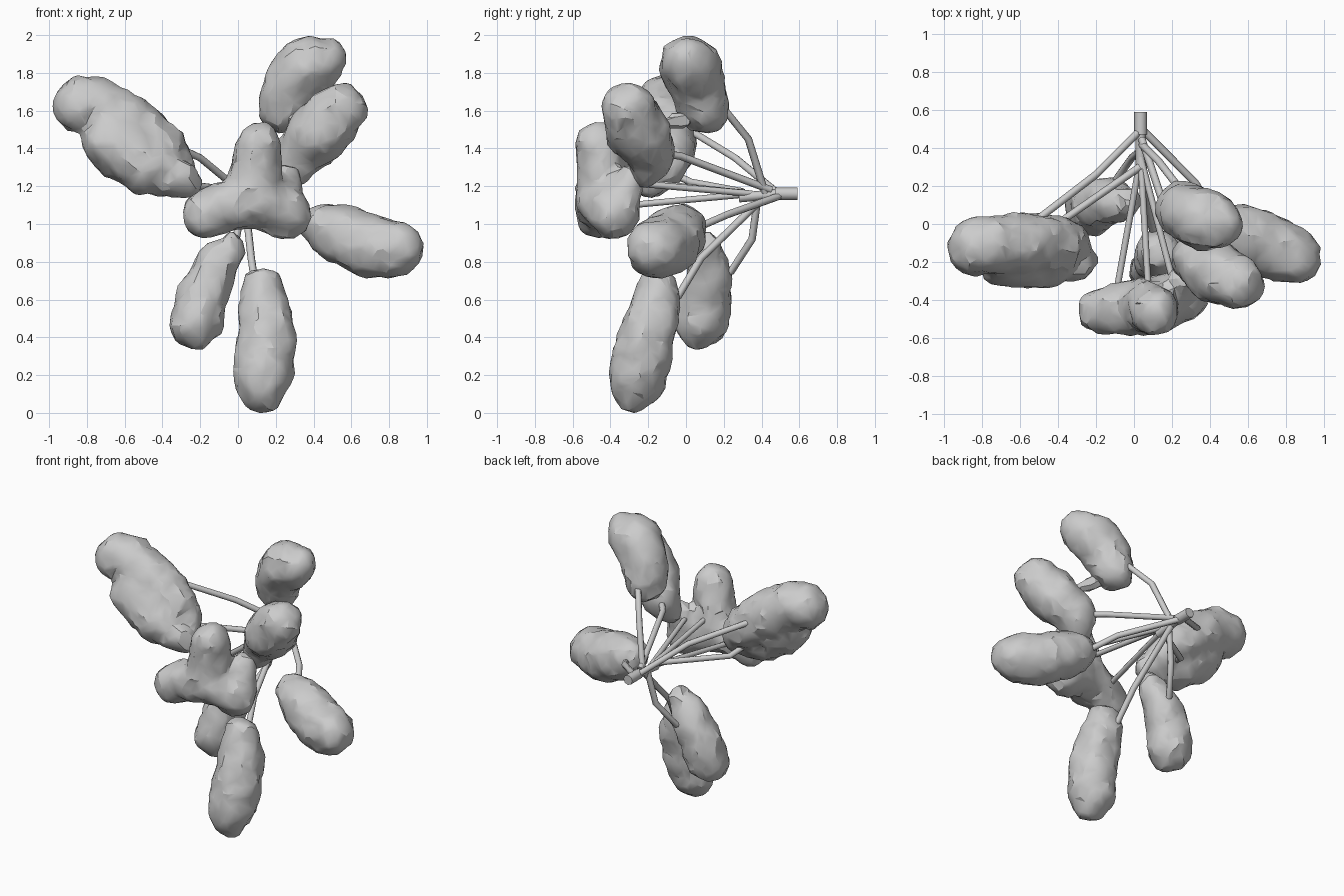
import bpy, bmesh
from mathutils import Vector, Matrix

if "Cube" in bpy.data.objects:
    bpy.data.objects.remove(bpy.data.objects["Cube"])

# Shared noise for the lumpy skin
noise = bpy.data.textures.new("lumps", 'CLOUDS')
noise.noise_scale = 0.1


def pod(name, chains):
    """Lumpy fruit: chains of (x, y, z, radius) swept with spheres and fused."""
    bm = bmesh.new()
    for pts in chains:
        for a, b in zip(pts, pts[1:]):
            a, b = Vector(a), Vector(b)
            for i in range(9):
                p = a.lerp(b, i / 8)
                bmesh.ops.create_icosphere(bm, subdivisions=3, radius=p[3],
                                           matrix=Matrix.Translation(p.xyz))
    me = bpy.data.meshes.new(name)
    bm.to_mesh(me)
    bm.free()
    ob = bpy.data.objects.new(name, me)
    bpy.context.collection.objects.link(ob)
    m = ob.modifiers.new("fuse", 'REMESH')
    m.mode = 'VOXEL'
    m.voxel_size = 0.025
    m = ob.modifiers.new("soften", 'SMOOTH')
    m.iterations = 6
    m = ob.modifiers.new("lumps", 'DISPLACE')
    m.texture = noise
    m.texture_coords = 'GLOBAL'
    m.strength = 0.045
    m.mid_level = 0.41
    m = ob.modifiers.new("facets", 'DECIMATE')
    m.ratio = 0.2
    bpy.context.view_layer.objects.active = ob
    ob.select_set(True)
    for m in list(ob.modifiers):
        bpy.ops.object.modifier_apply(modifier=m.name)
    bpy.ops.object.shade_smooth_by_angle(angle=0.45)
    ob.select_set(False)


def stem(name, pts, r=0.02):
    """Thin branch along a polyline."""
    cu = bpy.data.curves.new(name, 'CURVE')
    cu.dimensions = '3D'
    cu.bevel_depth = r
    cu.bevel_resolution = 2
    cu.use_fill_caps = True
    s = cu.splines.new('POLY')
    s.points.add(len(pts) - 1)
    for p, q in zip(s.points, pts):
        p.co = (*q, 1)
    bpy.context.collection.objects.link(bpy.data.objects.new(name, cu))


# Fruit pods around the cluster
pod("left_double_pod", [
    [(-.83, -.12, 1.63, .15), (-.76, -.11, 1.63, .15), (-.60, -.10, 1.53, .16),
     (-.43, -.10, 1.41, .15), (-.33, -.1, 1.3, .10)],
    [(-.66, -.17, 1.43, .16), (-.48, -.18, 1.31, .155), (-.27, -.2, 1.22, .08)]])
pod("top_pod", [[(.43, .01, 1.855, .14), (.36, .02, 1.835, .155), (.28, .06, 1.73, .15),
                 (.24, .09, 1.61, .13)]])
pod("upper_right_pod", [[(.54, -.31, 1.61, .14), (.43, -.25, 1.48, .165), (.33, -.18, 1.38, .13),
                         (.28, -.22, 1.26, .07)]])
pod("right_pod", [[(.84, -.17, .87, .145), (.72, -.12, .88, .165), (.58, -.06, .93, .16),
                   (.46, -.02, .985, .125)]])
pod("bottom_pod", [[(.125, -.275, .13, .125), (.13, -.26, .18, .15), (.15, -.22, .35, .155),
                    (.145, -.17, .52, .14), (.125, -.15, .67, .105)]])
pod("lower_left_pod", [[(-.225, .08, .48, .14), (-.19, .11, .62, .135), (-.12, .12, .76, .115),
                        (-.04, .11, .88, .075)]])
c = (.07, -.43, 1.14, .15)
pod("front_triple_pod", [
    [c, (.11, -.46, 1.42, .12)],
    [c, (-.18, -.46, 1.05, .12)],
    [c, (.25, -.38, 1.06, .135)],
    [(.25, -.36, 1.08, .11), (.26, -.30, 1.24, .075)]])
# Small scrap joining the two upper right pods
pod("pod_bridge", [[(.30, 0, 1.55, .045), (.36, -.14, 1.53, .035)]])

# Stalk and branches
stem("main_stalk", [(.035, .59, 1.16), (.035, .47, 1.16)], .034)
stem("stalk_core", [(.035, .5, 1.16), (.035, .28, 1.14)], .026)
stem("top_branch", [(.04, .42, 1.16), (.13, .33, 1.45), (.23, .2, 1.61), (.27, .1, 1.66)])
stem("upper_left_branch", [(.03, .49, 1.16), (-.2, .26, 1.35), (-.5, .03, 1.49), (-.55, -.05, 1.5)])
stem("left_branch", [(.03, .3, 1.17), (-.36, .03, 1.22), (-.42, -.1, 1.28)])
stem("upper_right_branch", [(.04, .45, 1.18), (.2, -.03, 1.36), (.32, -.18, 1.38)])
stem("right_branch", [(.04, .5, 1.15), (.32, .22, 1.05), (.42, .06, .98)])
stem("bottom_branch", [(.035, .42, 1.15), (.07, .08, .82), (.1, -.04, .62), (.13, -.13, .55)])
stem("lower_left_branch", [(.03, .38, 1.14), (-.01, .35, .92), (-.09, .24, .75), (-.12, .12, .7)])
for side, tip in (("left", (-.1, -.4, 1.09)), ("middle", (.08, -.42, 1.24)), ("right", (.21, -.32, 1.22))):
    stem("front_branch_" + side, [(.035, .35, 1.16), tip], .017)
